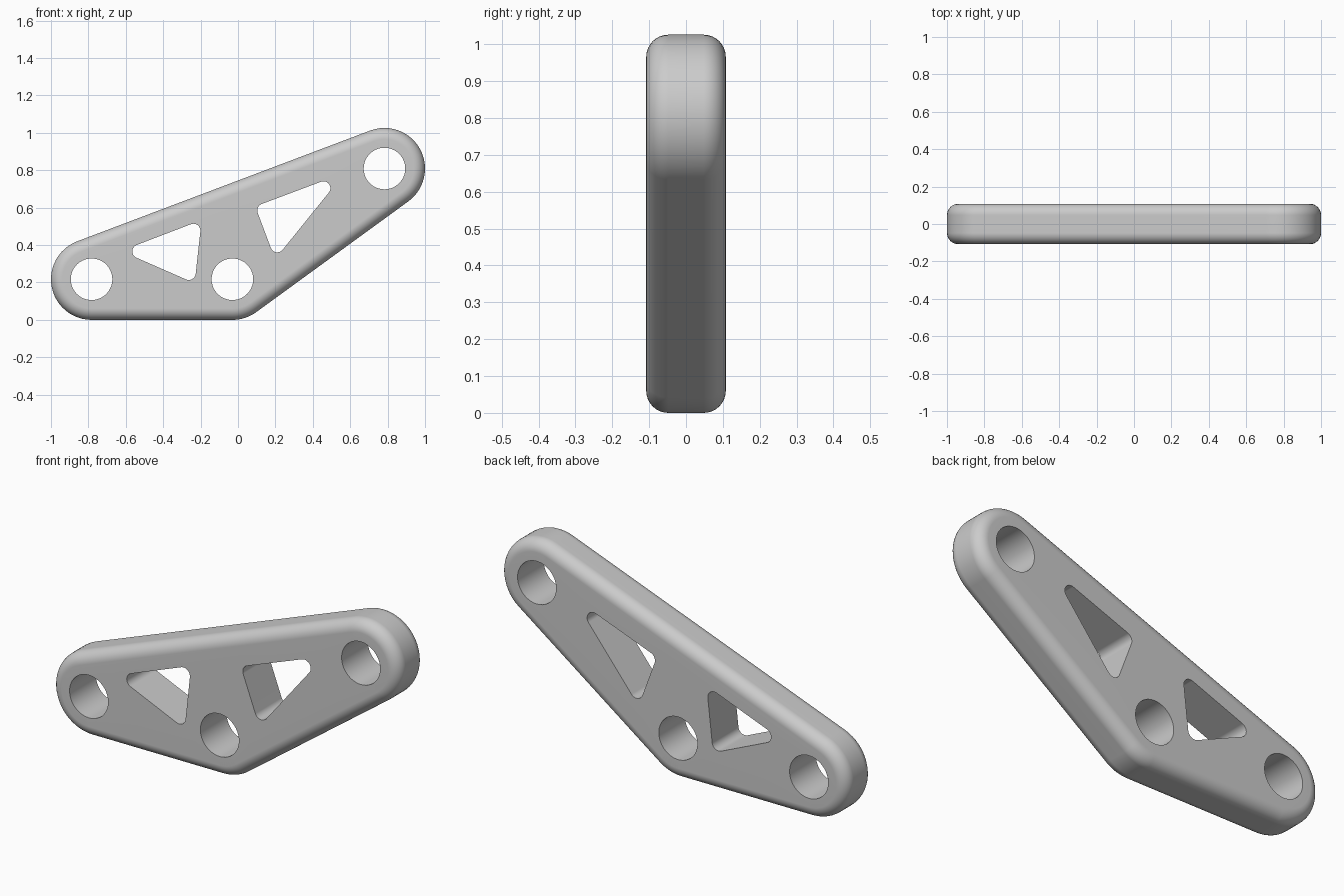
import bpy
import bmesh
from math import atan2, cos, sin, pi, tau

cube = bpy.data.objects.get("Cube")
if cube:
    bpy.data.objects.remove(cube)

HALF = 0.108      # half thickness
ROUND = 0.06      # rounding of the outer rim
RADIUS = 0.217    # end radius of the plate
PIVOTS = [(-0.783, RADIUS), (-0.03, RADIUS), (0.783, 0.809)]
WINDOWS = [
    [(-0.528, 0.366), (-0.263, 0.25), (-0.238, 0.477)],
    [(0.14, 0.585), (0.21, 0.398), (0.457, 0.704)],
]


def rounded_outline(centres, radius, steps):
    """Counterclockwise outline around equal circles at the given centres."""
    n = len(centres)
    points = []
    for i, (x, z) in enumerate(centres):
        if n == 1:
            angles = [tau * k / steps for k in range(steps)]
        else:
            px, pz = centres[i - 1]
            nx, nz = centres[(i + 1) % n]
            start = atan2(z - pz, x - px) - pi / 2
            turn = (atan2(nz - z, nx - x) - pi / 2 - start) % tau
            angles = [start + turn * k / steps for k in range(steps + 1)]
        points += [(x + radius * cos(a), z + radius * sin(a)) for a in angles]
    return points


def add_loft(bm, layers):
    """Wall through (outline, y) layers; returns the edges of its two open ends."""
    rings = [[bm.verts.new((x, y, z)) for x, z in pts] for pts, y in layers]
    for a, b in zip(rings, rings[1:]):
        for i in range(len(a)):
            bm.faces.new((a[i - 1], a[i], b[i], b[i - 1]))
    return [[bm.edges.get((r[i - 1], r[i])) for i in range(len(r))]
            for r in (rings[0], rings[-1])]


bm = bmesh.new()

# Outer rim with a quarter-round on both sides
STEPS = 8
quarter = [pi / 2 * k / STEPS for k in range(STEPS + 1)]
side = [(ROUND * (1 - sin(a)), HALF - ROUND + ROUND * cos(a)) for a in quarter]
section = [(d, -y) for d, y in side] + side[::-1]
front, back = add_loft(
    bm, [(rounded_outline(PIVOTS, RADIUS - d, 24), y) for d, y in section])

# Pivot bores and lightening windows straight through the plate
openings = [rounded_outline([p], 0.111, 64) for p in PIVOTS]
openings += [rounded_outline(w, 0.037, 10) for w in WINDOWS]
for outline in openings:
    f, b = add_loft(bm, [(outline, -HALF), (outline, HALF)])
    front += f
    back += b

# Flat cheeks around the openings
for edges, direction in ((front, -1), (back, 1)):
    bmesh.ops.triangle_fill(bm, edges=edges, use_beauty=True,
                            normal=(0, direction, 0))
bmesh.ops.recalc_face_normals(bm, faces=bm.faces)

mesh = bpy.data.meshes.new("link_plate")
bm.to_mesh(mesh)
bm.free()
plate = bpy.data.objects.new("link_plate", mesh)
bpy.context.collection.objects.link(plate)

# Plain grey finish
grey = bpy.data.materials.new("plain_grey")
grey.use_nodes = True
colour = (0.6, 0.6, 0.6, 1)
grey.diffuse_color = colour
grey.node_tree.nodes["Principled BSDF"].inputs["Base Color"].default_value = colour
mesh.materials.append(grey)

# Smooth rim, crisp opening edges, flat cheeks
bpy.context.view_layer.objects.active = plate
plate.select_set(True)
bpy.ops.object.shade_smooth_by_angle()
weighted = plate.modifiers.new("flat_cheeks", 'WEIGHTED_NORMAL')
weighted.keep_sharp = True
